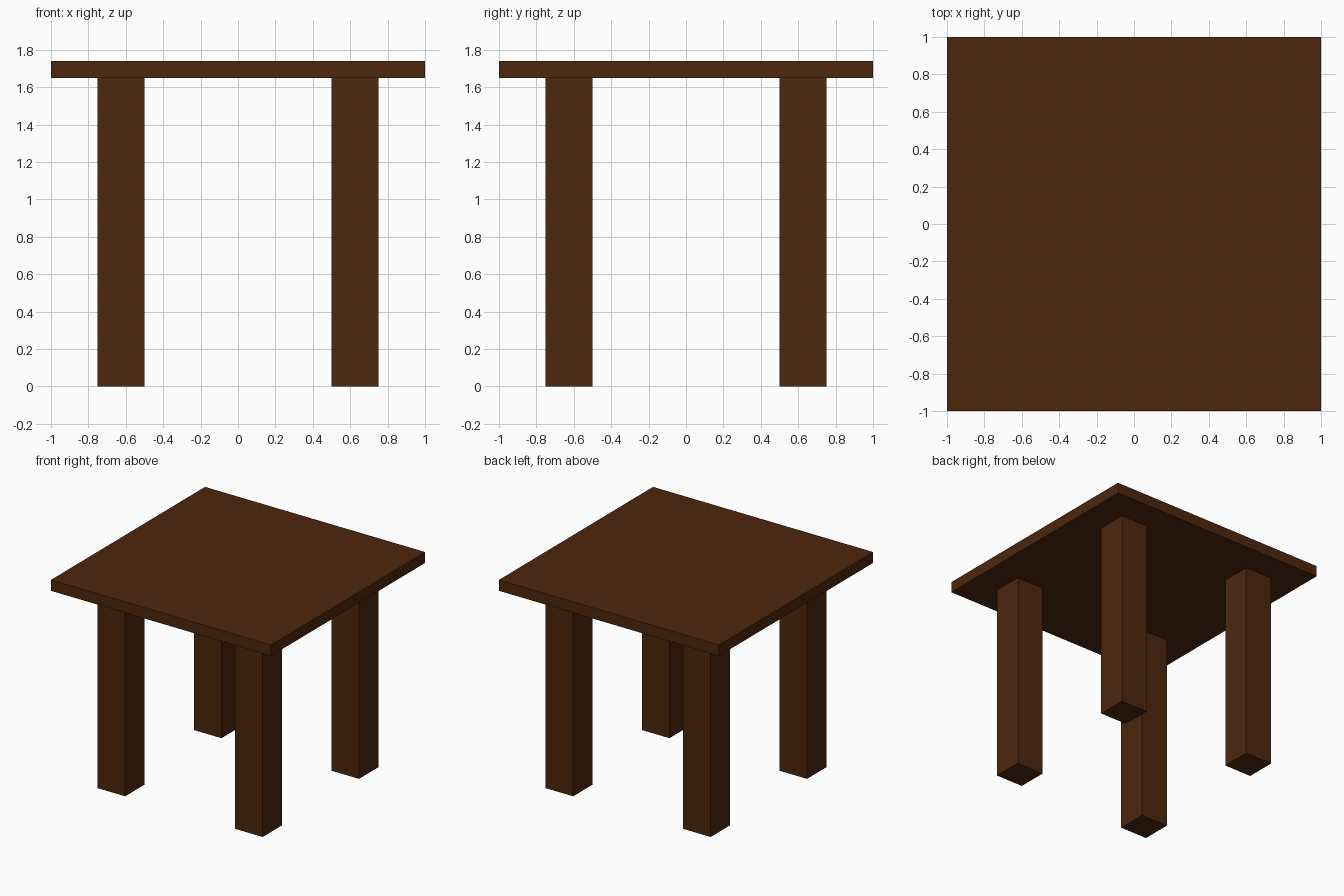
import bpy

if "Cube" in bpy.data.objects:
    bpy.data.objects.remove(bpy.data.objects["Cube"])

# Dark brown wood
wood = bpy.data.materials.new("dark_wood")
wood.diffuse_color = (0.075, 0.02, 0.004, 1)
wood.use_nodes = True
wood.node_tree.nodes["Principled BSDF"].inputs["Base Color"].default_value = wood.diffuse_color


def box(name, lo, hi):
    centre = [(a + b) / 2 for a, b in zip(lo, hi)]
    bpy.ops.mesh.primitive_cube_add(size=1, location=centre)
    obj = bpy.context.object
    obj.name = name
    obj.scale = [b - a for a, b in zip(lo, hi)]
    bpy.ops.object.transform_apply(location=False, rotation=False, scale=True)
    obj.data.materials.append(wood)
    return obj


LEG_HEIGHT = 1.65
LEG_CENTRE = 0.625
LEG_HALF = 0.125

# Table top
box("table_top", (-1, -1, LEG_HEIGHT), (1, 1, 1.74))

# Four square legs
for y_name, sy in (("front", -1), ("back", 1)):
    for x_name, sx in (("left", -1), ("right", 1)):
        x, y = sx * LEG_CENTRE, sy * LEG_CENTRE
        box(f"{y_name}_{x_name}_leg",
            (x - LEG_HALF, y - LEG_HALF, 0),
            (x + LEG_HALF, y + LEG_HALF, LEG_HEIGHT))
